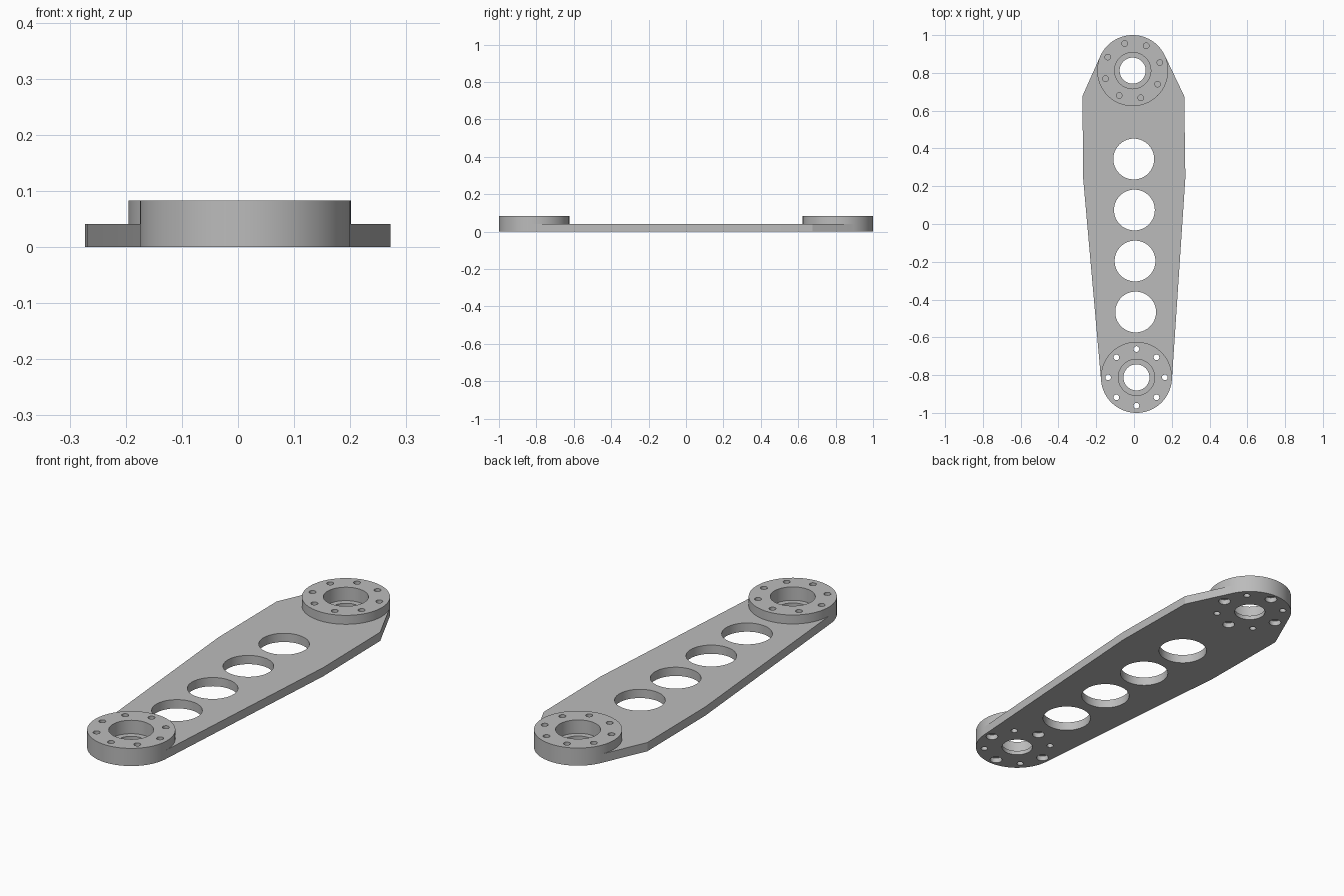
import bpy, bmesh, math
from mathutils import Vector, geometry

if "Cube" in bpy.data.objects:
    bpy.data.objects.remove(bpy.data.objects["Cube"])

PLATE_TOP, BOSS_TOP = 0.041, 0.083
BOSS_R, BORE_R, SEAT_R, BOLT_CIRCLE = 0.188, 0.069, 0.096, 0.15
BOLT_R, HEAD_R = 0.015, 0.027
FRONT, BACK = Vector((0.013, -0.812)), Vector((-0.007, 0.812))

gray = bpy.data.materials.new("machined_gray")
gray.use_nodes = True
color = (0.5, 0.5, 0.5, 1)
gray.diffuse_color = color
gray.node_tree.nodes["Principled BSDF"].inputs["Base Color"].default_value = color


def circle(center, radius, count, start=0.0):
    return [center + radius * Vector((math.cos(start + i * math.tau / count),
                                      math.sin(start + i * math.tau / count)))
            for i in range(count)]


def add_stack(bm, rings):
    """Solid from closed outlines, each given as (points, height)."""
    loops = [[bm.verts.new((p.x, p.y, z)) for p in pts] for pts, z in rings]
    bm.faces.new(list(reversed(loops[0])))
    bm.faces.new(loops[-1])
    for low, high in zip(loops, loops[1:]):
        for i in range(len(low)):
            j = (i + 1) % len(low)
            bm.faces.new((low[i], low[j], high[j], high[i]))


def add_hole(bm, center, steps, count):
    """Stepped round cutter; steps are (radius, bottom, top)."""
    rings = []
    for radius, bottom, top in steps:
        outline = circle(center, radius, count)
        rings += [(outline, bottom), (outline, top)]
    add_stack(bm, rings)


def make_object(name, bm):
    mesh = bpy.data.meshes.new(name)
    bm.to_mesh(mesh)
    bm.free()
    obj = bpy.data.objects.new(name, mesh)
    bpy.context.collection.objects.link(obj)
    mesh.materials.append(gray)
    return obj


def drill(obj, cutter_bm):
    """Cut the holes, then shade round walls smooth with crisp edges."""
    cutter = make_object("hole_cutter", cutter_bm)
    cutter.hide_render = True
    mod = obj.modifiers.new("holes", 'BOOLEAN')
    mod.operation, mod.solver, mod.object = 'DIFFERENCE', 'EXACT', cutter
    graph = bpy.context.evaluated_depsgraph_get()
    mesh = bpy.data.meshes.new_from_object(obj.evaluated_get(graph))
    obj.modifiers.clear()
    obj.data = mesh
    bpy.data.objects.remove(cutter)
    mesh.shade_smooth()
    mesh.set_sharp_from_angle(angle=math.radians(20))


# Arm plate: tapered outline wrapped round both end circles
corners = [Vector(p) for p in ((-0.273, 0.677), (-0.269, 0.24), (0.266, 0.677), (0.272, 0.245))]
points = corners + circle(FRONT, BOSS_R, 96) + circle(BACK, BOSS_R, 96)
outline = [points[i] for i in geometry.convex_hull_2d(points)]
if sum(a.cross(b) for a, b in zip(outline, outline[1:] + outline[:1])) < 0:
    outline.reverse()
bm = bmesh.new()
add_stack(bm, [(outline, 0), (outline, PLATE_TOP)])
arm_plate = make_object("arm_plate", bm)

# Lightening holes, bearing seats and bolt holes with recessed heads below
cut = bmesh.new()
for i in range(4):
    y = 0.344 - i * 0.27
    add_hole(cut, Vector((0.003 - 0.0123 * y, y)), [(0.108, -0.1, 0.2)], 64)
for center in (FRONT, BACK):
    add_hole(cut, center, [(BORE_R, -0.1, 0.02), (SEAT_R, 0.02, 0.2)], 64)
    for i, spot in enumerate(circle(center, BOLT_CIRCLE, 8)):
        steps = [(BOLT_R, -0.1, 0.2)]
        if i % 2 == 0:
            steps = [(HEAD_R, -0.1, 0.024), (BOLT_R, 0.024, 0.2)]
        add_hole(cut, spot, steps, 24)
drill(arm_plate, cut)

# Raised round bosses; the back one has its bolt circle turned
for name, center, turn in (("front_boss", FRONT, 0), ("back_boss", BACK, 16.5)):
    bm = bmesh.new()
    rim = circle(center, BOSS_R, 96)
    add_stack(bm, [(rim, PLATE_TOP), (rim, BOSS_TOP)])
    boss = make_object(name, bm)
    cut = bmesh.new()
    add_hole(cut, center, [(SEAT_R, -0.1, 0.2)], 64)
    for spot in circle(center, BOLT_CIRCLE, 8, math.radians(turn)):
        add_hole(cut, spot, [(BOLT_R, -0.1, 0.2)], 24)
    drill(boss, cut)
